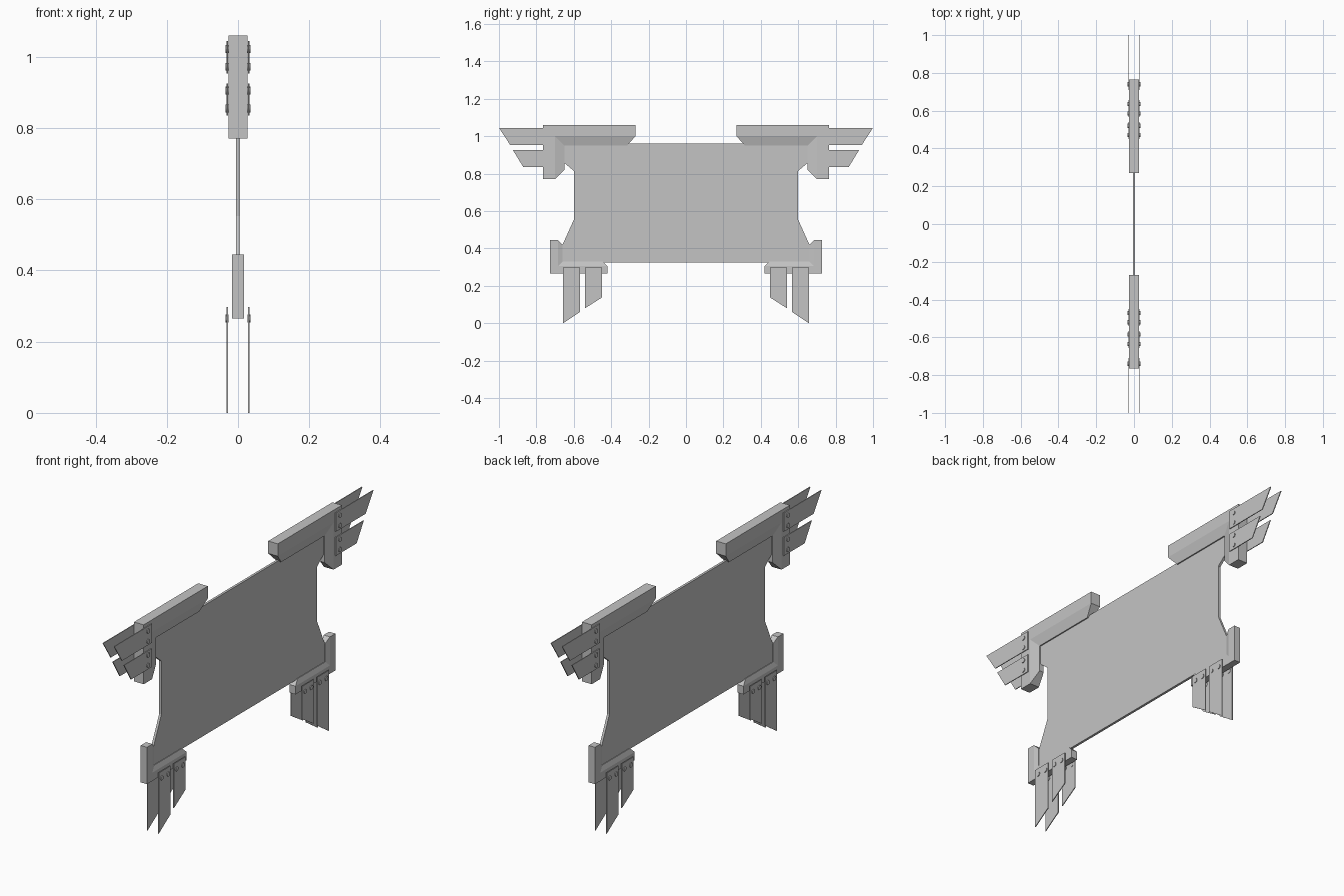
import bpy
import bmesh
from mathutils import Matrix, Vector

if "Cube" in bpy.data.objects:
    bpy.data.objects.remove(bpy.data.objects["Cube"], do_unlink=True)

grey = bpy.data.materials.new("plain grey")
grey.use_nodes = True
COLOUR = (0.55, 0.55, 0.55, 1.0)
grey.diffuse_color = COLOUR
grey.node_tree.nodes["Principled BSDF"].inputs["Base Color"].default_value = COLOUR


def finish(name, bm):
    bmesh.ops.recalc_face_normals(bm, faces=bm.faces[:])
    mesh = bpy.data.meshes.new(name)
    bm.to_mesh(mesh)
    bm.free()
    mesh.materials.append(grey)
    obj = bpy.data.objects.new(name, mesh)
    bpy.context.collection.objects.link(obj)
    return obj


def plate(name, outline, x, thickness):
    """Flat plate from a (y, z) outline, centred on x."""
    bm = bmesh.new()
    face = bm.faces.new([bm.verts.new((x - thickness / 2, y, z)) for y, z in outline])
    new = bmesh.ops.extrude_face_region(bm, geom=[face])["geom"]
    bmesh.ops.translate(bm, vec=(thickness, 0, 0),
                        verts=[v for v in new if isinstance(v, bmesh.types.BMVert)])
    return finish(name, bm)


def bracket(name, rows, widths, side):
    """L-shaped corner block: outer, middle and inner edge lines, thinning inward."""
    bm = bmesh.new()
    grid = [[[bm.verts.new((sx * w, side * y, z)) for y, z in row]
             for row, w in zip(rows, widths)] for sx in (-1, 1)]
    a, b = grid
    for g in grid:                                   # broad sides
        for r in range(2):
            for c in range(2):
                bm.faces.new((g[r][c], g[r][c + 1], g[r + 1][c + 1], g[r + 1][c]))
    for i in range(2):
        for k in (0, 2):                             # edges and ends
            bm.faces.new((a[k][i], a[k][i + 1], b[k][i + 1], b[k][i]))
            bm.faces.new((a[i][k], a[i + 1][k], b[i + 1][k], b[i][k]))
    return finish(name, bm)


def bolts(name, centres, x, side):
    """Row of small round bolt heads facing sideways."""
    bm = bmesh.new()
    for y, z in centres:
        place = Matrix.Translation(Vector((x, side * y, z))) @ Matrix.Rotation(1.5708, 4, "Y")
        bmesh.ops.create_cone(bm, cap_ends=True, segments=12, radius1=0.011,
                              radius2=0.011, depth=0.009, matrix=place)
    obj = finish(name, bm)
    bpy.context.view_layer.objects.active = obj
    obj.select_set(True)
    bpy.ops.object.shade_smooth_by_angle()
    obj.select_set(False)


# Thin central panel
half = [(0.66, 0.96), (0.66, 0.865), (0.60, 0.815), (0.60, 0.553),
        (0.66, 0.42), (0.67, 0.42), (0.67, 0.325)]
plate("panel", half + [(-y, z) for y, z in reversed(half)], 0, 0.012)

UPPER = [[(0.765, 0.77), (0.765, 1.06), (0.27, 1.06)],
         [(0.70, 0.77), (0.70, 1.0), (0.27, 1.0)],
         [(0.65, 0.82), (0.65, 0.95), (0.315, 0.95)]]
LOWER = [[(0.727, 0.445), (0.727, 0.265), (0.42, 0.265)],
         [(0.685, 0.445), (0.685, 0.305), (0.42, 0.305)],
         [(0.66, 0.42), (0.66, 0.33), (0.445, 0.33)]]
FINS = {
    "upper_long_fin": [(0.71, 1.045), (1.0, 1.045), (0.94, 0.953), (0.71, 0.953)],
    "upper_short_fin": [(0.71, 0.925), (0.925, 0.925), (0.87, 0.835), (0.71, 0.835)],
    "lower_long_fin": [(0.657, 0.297), (0.657, 0.0), (0.567, 0.06), (0.567, 0.297)],
    "lower_short_fin": [(0.54, 0.297), (0.54, 0.08), (0.45, 0.137), (0.45, 0.297)],
}
UPPER_BOLTS = [(0.74, z) for z in (1.022, 0.972, 0.905, 0.855)]
LOWER_BOLTS = [(y, 0.265) for y in (0.635, 0.585, 0.52, 0.472)]

# Corner brackets, with bolted fins on both faces
for end, side in (("front", -1), ("back", 1)):
    bracket(end + "_upper_bracket", UPPER, (0.026, 0.026, 0.012), side)
    bracket(end + "_lower_bracket", LOWER, (0.017, 0.017, 0.009), side)
    for hand, sx in (("left", 1), ("right", -1)):
        tag = end + "_" + hand + "_"
        for name, outline in FINS.items():
            plate(tag + name, [(side * y, z) for y, z in outline], sx * 0.030, 0.004)
        bolts(tag + "upper_bolts", UPPER_BOLTS, sx * 0.031, side)
        bolts(tag + "lower_bolts", LOWER_BOLTS, sx * 0.031, side)
